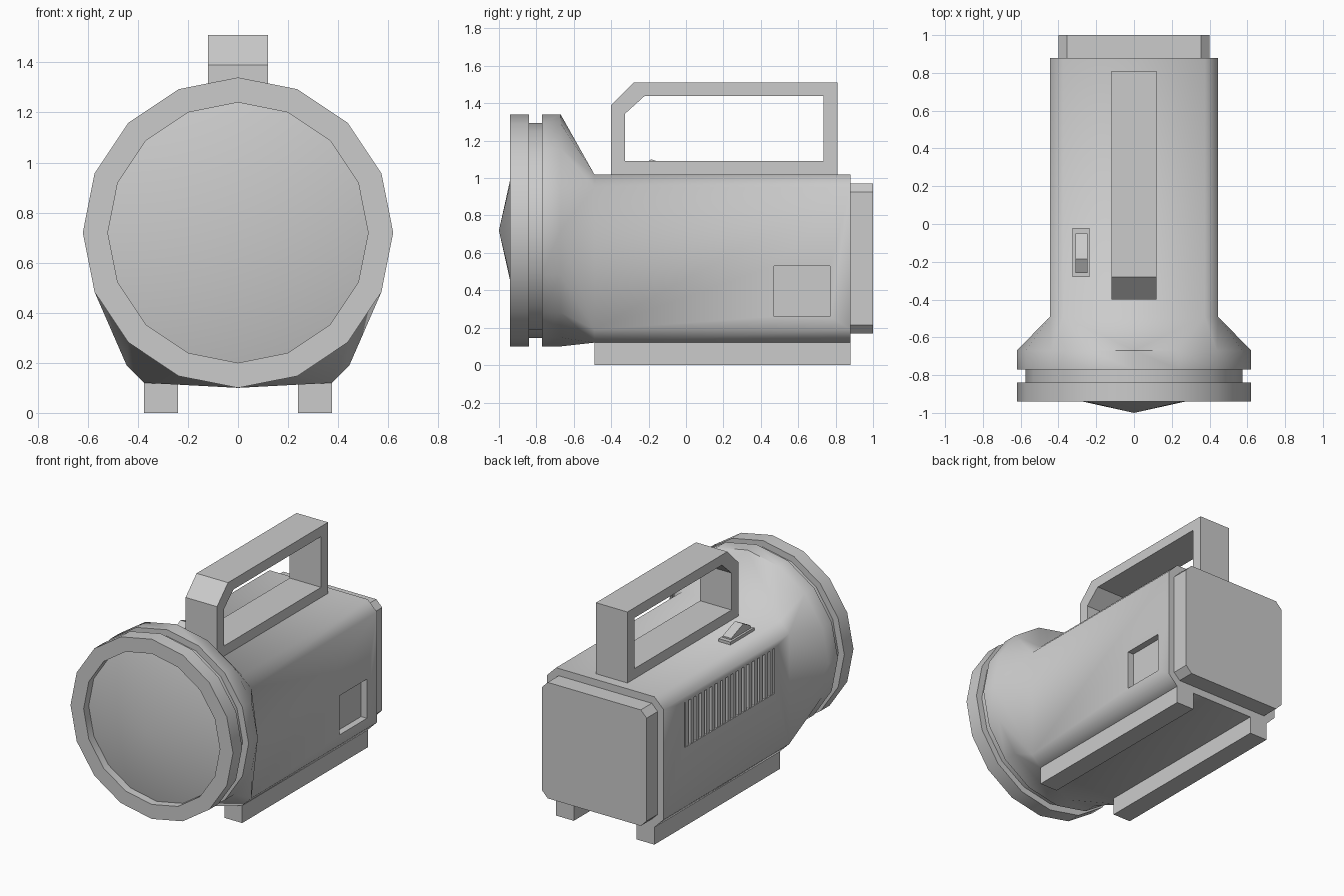
import bpy, bmesh
from math import cos, sin, pi, radians
from mathutils import Vector

if "Cube" in bpy.data.objects:
    bpy.data.objects.remove(bpy.data.objects["Cube"])


def finish(name, bm, smooth=None):
    bmesh.ops.remove_doubles(bm, verts=bm.verts, dist=1e-4)
    bmesh.ops.recalc_face_normals(bm, faces=bm.faces)
    mesh = bpy.data.meshes.new(name)
    bm.to_mesh(mesh)
    bm.free()
    obj = bpy.data.objects.new(name, mesh)
    bpy.context.collection.objects.link(obj)
    if smooth:
        shade(obj, smooth)
    return obj


def shade(obj, angle):
    obj.data.shade_smooth()
    obj.data.set_sharp_from_angle(angle=radians(angle))


def loft(name, loops, cyclic=False, smooth=None):
    """Bridge loops of equal length; cap the ends unless cyclic."""
    bm = bmesh.new()
    rows = [[bm.verts.new(p) for p in loop] for loop in loops]
    n = len(rows[0])
    pairs = list(zip(rows, rows[1:])) + ([(rows[-1], rows[0])] if cyclic else [])
    for a, b in pairs:
        for i in range(n):
            j = (i + 1) % n
            bm.faces.new((a[i], a[j], b[j], b[i]))
    if not cyclic:
        bm.faces.new(rows[0])
        bm.faces.new(rows[-1])
    return finish(name, bm, smooth)


def ring(r, y):
    return [Vector((r * cos(i * pi / 8), y, 0.72 + r * sin(i * pi / 8))) for i in range(16)]


def section(w, z0, z1, c, y):
    """Rectangle with chamfered corners, facing along y."""
    pts = [(w, z0 + c), (w, z1 - c), (w - c, z1), (c - w, z1),
           (-w, z1 - c), (-w, z0 + c), (c - w, z0), (w - c, z0)]
    return [Vector((x, y, z)) for x, z in pts]


def profile(pts, x):
    return [Vector((x, y, z)) for y, z in pts]


def box(name, x0, x1, y0, y1, z0, z1):
    rect = [(y0, z0), (y1, z0), (y1, z1), (y0, z1)]
    return loft(name, [profile(rect, x0), profile(rect, x1)])


def cut(obj, cutter):
    cutter.hide_render = True
    mod = obj.modifiers.new("recess", 'BOOLEAN')
    mod.operation, mod.solver, mod.object = 'DIFFERENCE', 'EXACT', cutter
    bpy.context.view_layer.objects.active = obj
    bpy.ops.object.modifier_apply(modifier=mod.name)
    bpy.data.objects.remove(cutter, do_unlink=True)


# Housing: round collar blending into a chamfered box
bm = bmesh.new()
for p in ring(0.62, -0.67) + section(0.445, 0.12, 1.02, 0.07, -0.49):
    bm.verts.new(p)
bmesh.ops.convex_hull(bm, input=bm.verts)
bmesh.ops.dissolve_limit(bm, angle_limit=0.01, verts=bm.verts, edges=bm.edges)
for y_from, y_to in ((-0.67, -0.77), (-0.49, 0.88)):
    ends = [f for f in bm.faces if all(abs(v.co.y - y_from) < 1e-4 for v in f.verts)]
    new = bmesh.ops.extrude_discrete_faces(bm, faces=ends)["faces"]
    for v in {v for f in new for v in f.verts}:
        v.co.y = y_to
housing = finish("housing", bm)

# Recesses in the right side and the left side vent
cut(housing, box("socket_cutter", 0.40, 0.6, 0.47, 0.77, 0.26, 0.53))
cut(housing, box("vent_cutter", -0.6, -0.41, -0.33, 0.65, 0.60, 0.91))
shade(housing, 50)

# Vent slats
slats = 17
pitch = 0.98 / slats
for i in range(slats):
    y = -0.33 + (i + 0.5) * pitch
    box(f"vent_slat_{i + 1}", -0.443, -0.40, y - pitch * 0.28, y + pitch * 0.28, 0.595, 0.915)

# Lamp bezel with groove, and shallow conical lens
loft("lamp_bezel", [ring(r, y) for r, y in
     ((0.52, -0.94), (0.62, -0.94), (0.62, -0.84), (0.575, -0.84), (0.575, -0.765), (0.52, -0.765))],
     cyclic=True, smooth=30)
loft("lens", [ring(0, -1.0), ring(0.52, -0.885), ring(0.52, -0.85)], smooth=30)

# Rear cover
loft("rear_cover", [section(0.40, 0.17, 0.97, 0.045, y) for y in (0.87, 1.0)])

# Carrying handle frame
outer = [(-0.40, 1.01), (0.81, 1.01), (0.81, 1.51), (-0.28, 1.51), (-0.40, 1.39)]
inner = [(-0.325, 1.09), (0.735, 1.09), (0.735, 1.44), (-0.22, 1.44), (-0.325, 1.345)]
loft("handle", [profile(outer, -0.12), profile(outer, 0.12),
                profile(inner, 0.12), profile(inner, -0.12)], cyclic=True)

# Switch plate and rocker
box("switch_plate", -0.325, -0.235, -0.28, -0.02, 1.01, 1.04)
rocker = [(-0.26, 1.03), (-0.05, 1.03), (-0.05, 1.05), (-0.155, 1.09), (-0.185, 1.10), (-0.26, 1.06)]
loft("switch_rocker", [profile(rocker, -0.31), profile(rocker, -0.245)])

# Feet rails
for side, name in ((-1, "left_foot"), (1, "right_foot")):
    box(name, side * 0.24, side * 0.375, -0.49, 0.88, 0, 0.125)
